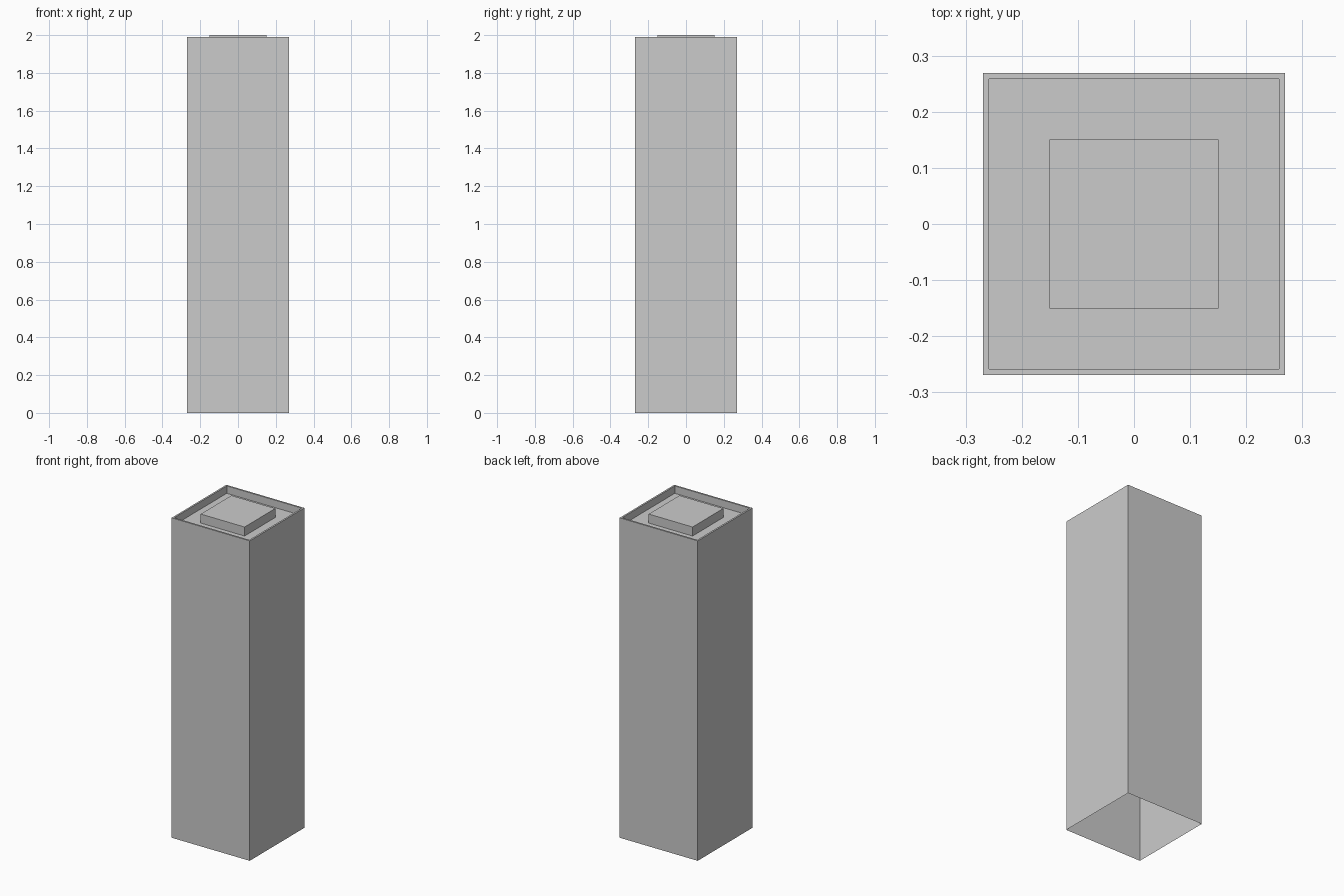
import bpy, bmesh

if "Cube" in bpy.data.objects:
    bpy.data.objects.remove(bpy.data.objects["Cube"])

# Square rings of one continuous thin sheet: (half width, height)
PROFILE = [
    (0.2688, 0.0),    # open bottom edge
    (0.2688, 1.99),   # outer rim
    (0.258, 1.99),    # inner rim
    (0.258, 1.944),   # recessed floor, outer edge
    (0.151, 1.944),   # foot of the centre block
    (0.151, 2.0),     # top of the centre block
]


def square_ring(bm, half, z):
    corners = ((-1, -1), (1, -1), (1, 1), (-1, 1))
    return [bm.verts.new((x * half, y * half, z)) for x, y in corners]


bm = bmesh.new()
rings = [square_ring(bm, half, z) for half, z in PROFILE]

# Walls, rim, recess and block sides
for low, high in zip(rings, rings[1:]):
    for i in range(4):
        j = (i + 1) % 4
        bm.faces.new((low[i], low[j], high[j], high[i]))

# Top of the block; the bottom of the pillar stays open
bm.faces.new(rings[-1])

mesh = bpy.data.meshes.new("square_pillar")
bm.to_mesh(mesh)
bm.free()
bpy.context.collection.objects.link(bpy.data.objects.new("square_pillar", mesh))
